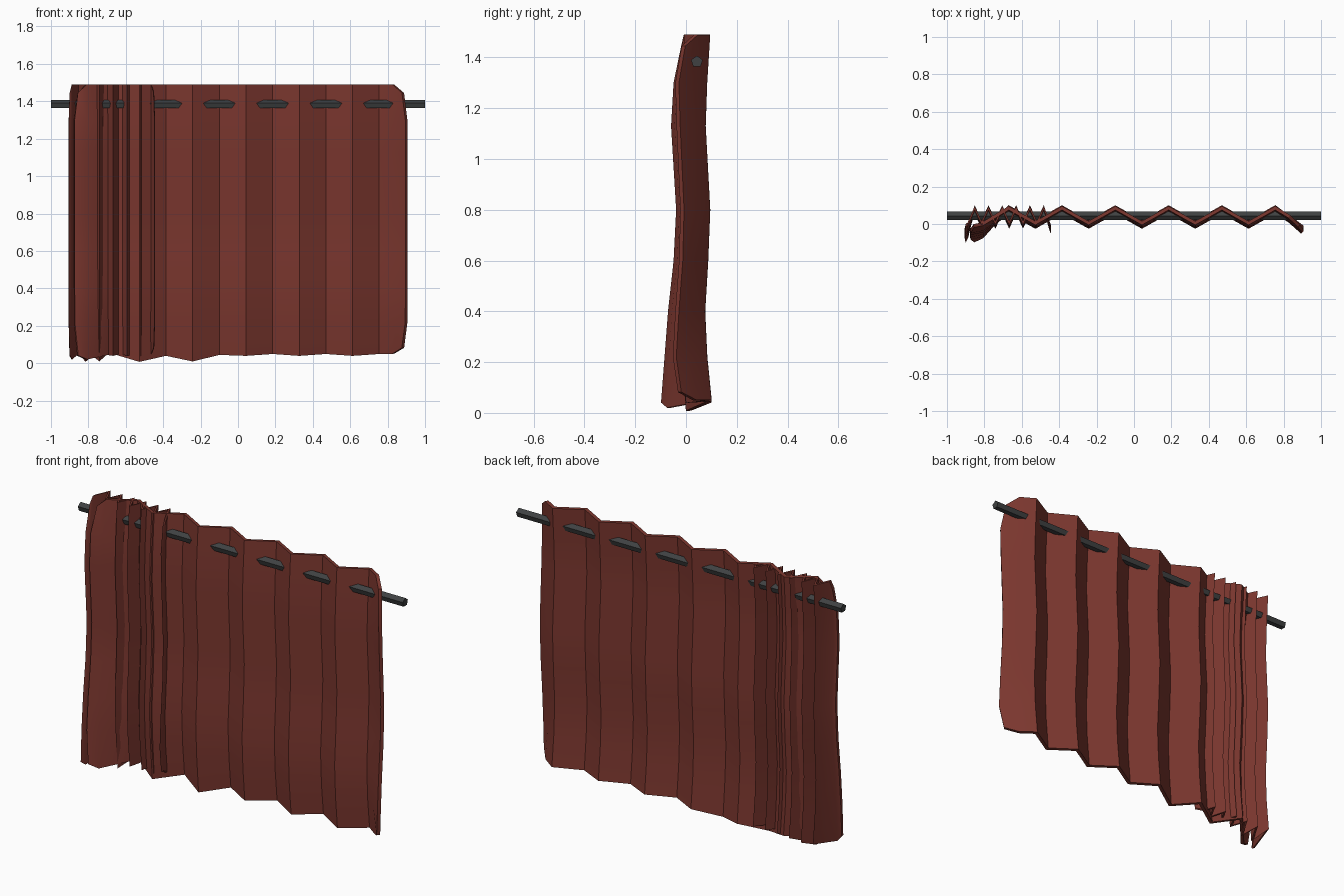
import bpy
from math import pi, sin, cos, radians

cube = bpy.data.objects.get("Cube")
if cube:
    bpy.data.objects.remove(cube, do_unlink=True)


def material(name, rgb):
    mat = bpy.data.materials.new(name)
    mat.use_nodes = True
    mat.diffuse_color = (*rgb, 1)
    mat.node_tree.nodes["Principled BSDF"].inputs["Base Color"].default_value = (*rgb, 1)
    return mat


def mesh_object(name, verts, faces, mat):
    mesh = bpy.data.meshes.new(name)
    mesh.from_pydata(verts, [], faces)
    mesh.materials.append(mat)
    obj = bpy.data.objects.new(name, mesh)
    bpy.context.collection.objects.link(obj)
    return obj


red_cloth = material("red cloth", (0.2, 0.038, 0.028))
dark_metal = material("dark metal", (0.05, 0.053, 0.054))

# Cloth rows from top to hem: height, sway of the folds, sway of the left and right edges
ROWS = [(1.49, 0.0, 0.0, 0.0), (1.3, -0.012, -0.03, -0.025),
        (1.13, -0.018, -0.04, -0.02), (0.8, 0.0, -0.02, -0.005),
        (0.6, -0.008, -0.03, -0.01), (0.4, -0.02, -0.052, -0.025),
        (0.22, -0.012, -0.066, -0.035), (0.05, 0.005, -0.08, -0.015)]
FRONT, BACK, PITCH, FIRST = 0.005, 0.085, 0.1425, -0.67

# Cloth columns: x, depth, hem drop, weight of left and right edge sway
hem = [0, 0.042, 0.01, 0.04, 0.005, 0.01]
COLUMNS = [(-0.875, -0.01, 0.01, 1, 0), (-0.81, 0.0, 0.03, 0.85, 0)]
for i in range(11):
    COLUMNS.append((FIRST + i * PITCH, FRONT if i % 2 else BACK,
                    hem[i] if i < len(hem) else 0.01 * (i % 2), 0, 0))
COLUMNS += [(0.83, 0.04, 0, 0, 0.5), (0.9, -0.01, 0, 0, 1)]


def curtain(name, left, width):
    """Pleated cloth with clipped corners, squeezed sideways to a given width."""
    verts, faces = [], []
    cols, last = len(COLUMNS), len(ROWS) - 1
    for r, (z, fold, sway_l, sway_r) in enumerate(ROWS):
        for c, (x, y, drop, wl, wr) in enumerate(COLUMNS):
            y += fold * (1 - wl - wr) + sway_l * wl + sway_r * wr
            px, pz = x, z
            if r == last:
                pz -= drop
            if c in (0, cols - 1) and r in (0, last):
                px -= 0.018 if x > 0 else -0.018
                pz += -0.045 if r == 0 else 0.032 * (x > 0)
            verts.append((px + 0.875, y, pz))
    for r in range(last):
        for c in range(cols - 1):
            a = r * cols + c
            faces.append((a, a + cols, a + cols + 1, a + 1))
    obj = mesh_object(name, verts, faces, red_cloth)
    solid = obj.modifiers.new("cloth thickness", "SOLIDIFY")
    solid.thickness = 0.018
    solid.offset = 0
    solid.use_even_offset = True
    obj.location.x = left
    obj.scale.x = width / 1.775
    bpy.ops.object.select_all(action="DESELECT")
    obj.select_set(True)
    bpy.context.view_layer.objects.active = obj
    bpy.ops.object.modifier_apply(modifier=solid.name)
    bpy.ops.object.shade_smooth_by_angle(angle=radians(30))


curtain("drawn_curtain", -0.875, 1.775)
curtain("bunched_curtain", -0.905, 0.46)

# Five-sided rod threaded through the folds
ring = [(0.043 + 0.024 * sin(k * 2 * pi / 5), 1.383 + 0.024 * cos(k * 2 * pi / 5))
        for k in range(5)]
rod_verts = [(x, y, z) for x in (-1, 1) for y, z in ring]
rod_faces = [(k, k + 5, (k + 1) % 5 + 5, (k + 1) % 5) for k in range(5)]
rod_faces += [(0, 1, 2, 3, 4), (9, 8, 7, 6, 5)]
mesh_object("curtain_rod", rod_verts, rod_faces, dark_metal)
